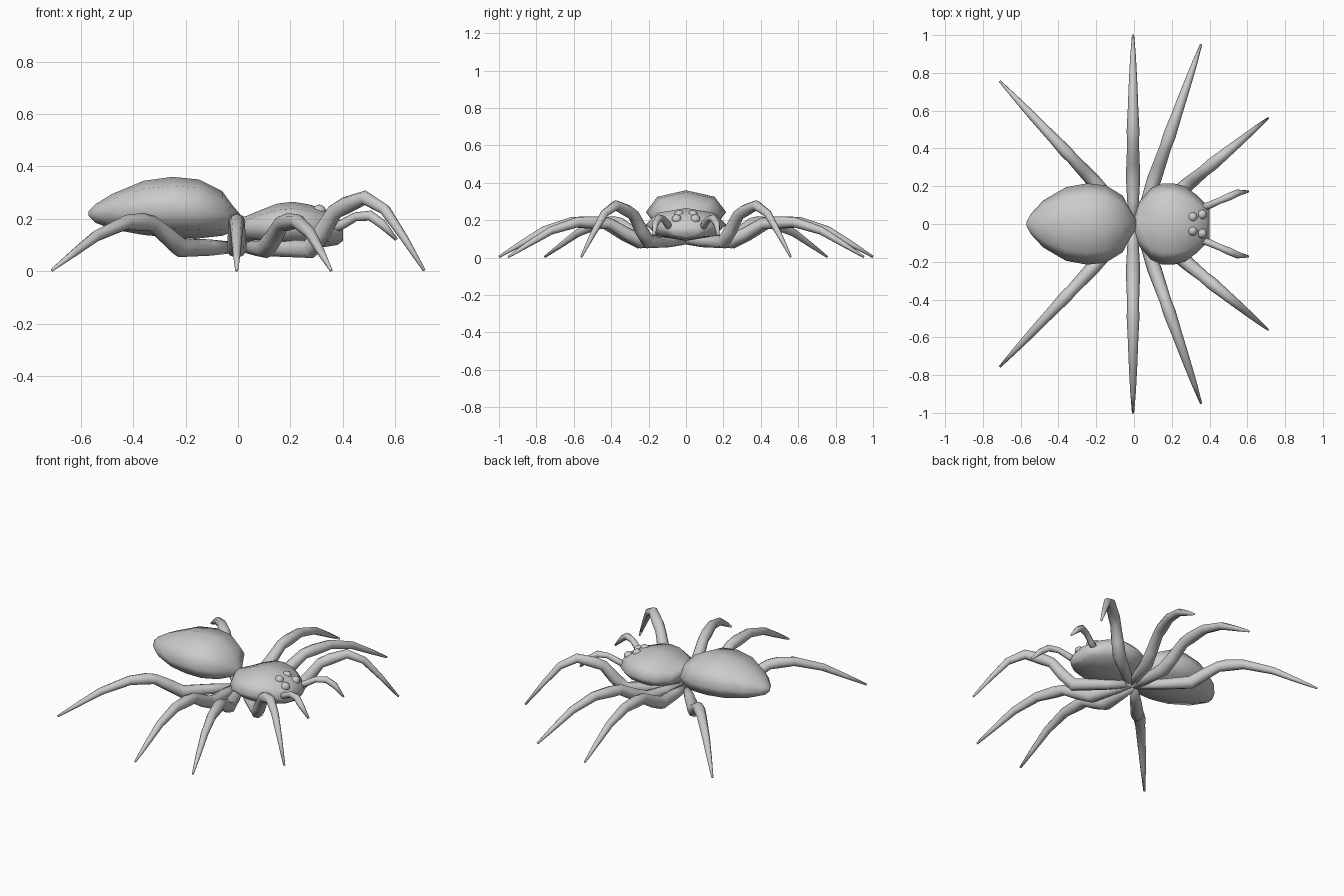
import bpy, math
from mathutils import Vector

if "Cube" in bpy.data.objects:
    bpy.data.objects.remove(bpy.data.objects["Cube"])


def loft(name, rings):
    """Skin a list of equal-sized vertex rings, capped at both ends, smooth shaded."""
    n = len(rings[0])
    verts = [v for r in rings for v in r]
    faces = [list(range(n))[::-1], list(range(len(verts) - n, len(verts)))]
    for i in range(len(rings) - 1):
        for j in range(n):
            k = (j + 1) % n
            faces.append([i * n + j, i * n + k, (i + 1) * n + k, (i + 1) * n + j])
    me = bpy.data.meshes.new(name)
    me.from_pydata([tuple(v) for v in verts], [], faces)
    ob = bpy.data.objects.new(name, me)
    bpy.context.collection.objects.link(ob)
    for p in me.polygons:
        p.use_smooth = True
    return ob


def body(name, stations, n=8):
    """Elliptical sections along x: (x, half width, bottom z, top z)."""
    rings = []
    for x, w, lo, hi in stations:
        c, h = (lo + hi) / 2, (hi - lo) / 2
        rings.append([Vector((x, w * math.cos(math.tau * j / n), c + h * math.sin(math.tau * j / n)))
                      for j in range(n)])
    return loft(name, rings)


def tube(name, pts, radii, n=8):
    """Tapered tube following a path."""
    pts = [Vector(p) for p in pts]
    rings = []
    for i, (p, r) in enumerate(zip(pts, radii)):
        a = (p - pts[max(i - 1, 0)]).normalized()
        b = (pts[min(i + 1, len(pts) - 1)] - p).normalized()
        t = (a + b).normalized()
        s = Vector((0, 0, 1)).cross(t).normalized()
        u = t.cross(s)
        rings.append([p + r * (s * math.cos(math.tau * j / n) + u * math.sin(math.tau * j / n))
                      for j in range(n)])
    return loft(name, rings)


# abdomen
body("abdomen", [
    (-0.57, 0.010, 0.21, 0.23), (-0.545, 0.055, 0.185, 0.255),
    (-0.48, 0.125, 0.16, 0.295), (-0.36, 0.195, 0.138, 0.345),
    (-0.25, 0.215, 0.128, 0.36), (-0.15, 0.205, 0.125, 0.35),
    (-0.06, 0.150, 0.135, 0.305), (-0.02, 0.075, 0.15, 0.25),
    (0.01, 0.030, 0.16, 0.215)])

# head and thorax
body("thorax", [
    (0.0, 0.030, 0.15, 0.205), (0.03, 0.120, 0.115, 0.21),
    (0.09, 0.190, 0.10, 0.235), (0.15, 0.215, 0.092, 0.258),
    (0.21, 0.215, 0.09, 0.265), (0.27, 0.200, 0.09, 0.255),
    (0.33, 0.155, 0.092, 0.238), (0.38, 0.105, 0.10, 0.205),
    (0.40, 0.080, 0.115, 0.175)])

# legs: root, foot, then (fraction of the reach, height) of the joints
low = [(0, .09), (.12, .09), (.25, .087), (.33, .125), (.43, .182), (.49, .187),
       (.61, .190), (.76, .145), (.89, .07), (1, .004)]
high = [(0, .09), (.15, .087), (.36, .085), (.43, .15), (.50, .228), (.56, .25),
        (.67, .280), (.78, .235), (.89, .125), (1, .004)]
back = [(0, .09), (.15, .09), (.31, .090), (.38, .135), (.46, .182), (.51, .188),
        (.60, .187), (.76, .135), (.88, .07), (1, .004)]
radii = [.02, .031, .038, .035, .031, .034, .028, .022, .015, .006]
legs = [("front_leg", (0.03, 0), (0.71, 0.56), high),
        ("second_leg", (0.025, 0), (0.355, 0.95), low),
        ("third_leg", (-0.005, 0), (-0.005, 1.0), low),
        ("back_leg", (0, 0), (-0.71, 0.755), back)]
for side, sy in (("left", 1), ("right", -1)):
    for name, a, b, prof in legs:
        pts = [(a[0] + (b[0] - a[0]) * f, sy * (b[1] * f), z) for f, z in prof]
        tube(f"{name}_{side}", pts, radii)
    # feelers
    tube("feeler_" + side,
         [(x, sy * y, z) for x, y, z in [(.34, .08, .15), (.40, .10, .18), (.45, .122, .208),
                                         (.505, .145, .212), (.55, .165, .18), (.605, .172, .12)]],
         [.018, .019, .017, .020, .018, .006])
    # eyes
    for label, pos in (("upper", (.31, .037, .228)), ("lower", (.36, .05, .205))):
        bpy.ops.mesh.primitive_uv_sphere_add(segments=12, ring_count=8, radius=.026,
                                             location=(pos[0], sy * pos[1], pos[2]))
        eye = bpy.context.object
        eye.name = f"{label}_eye_{side}"
        bpy.ops.object.shade_smooth()
